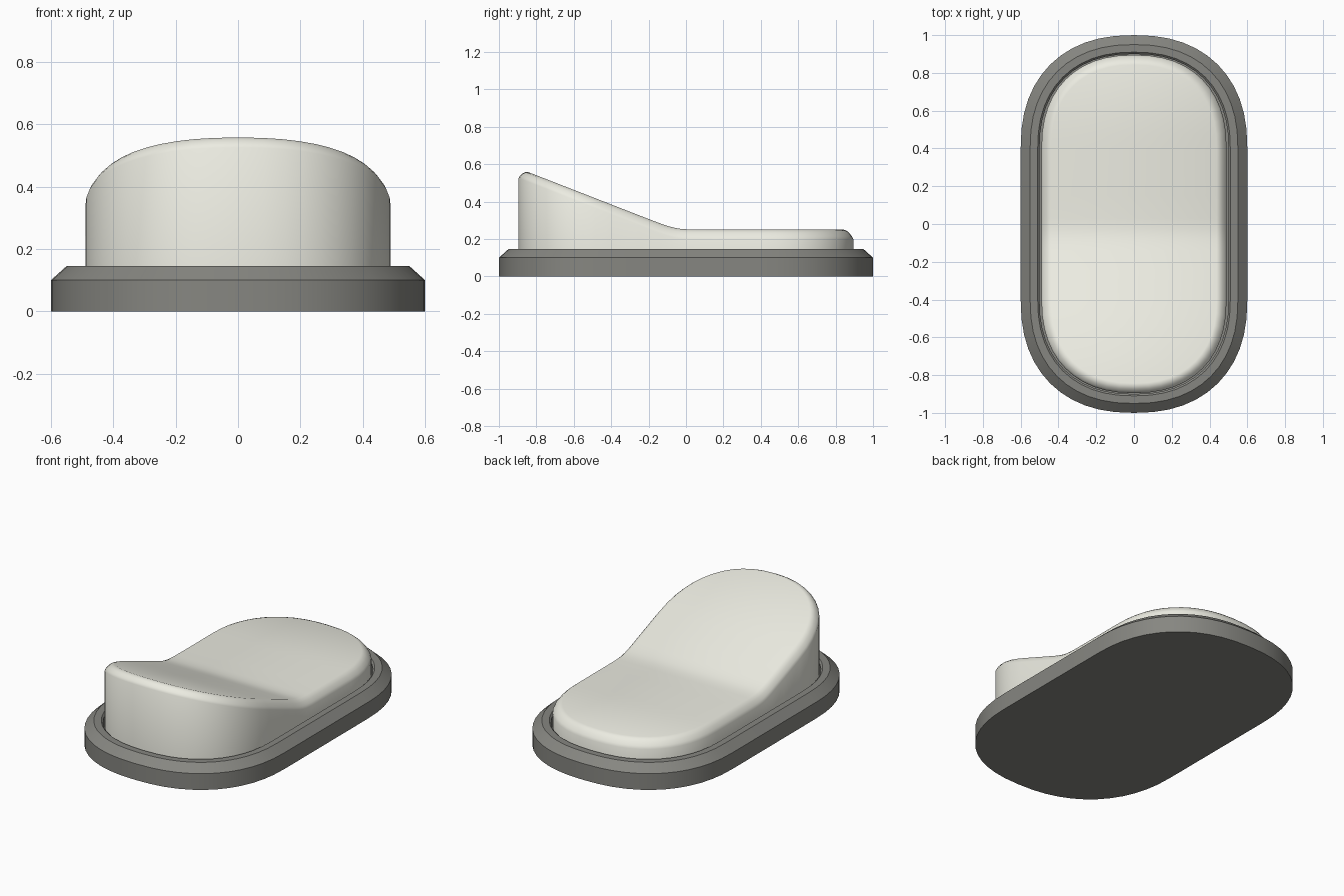
import bpy, bmesh
from math import sin, cos, pi, radians, log, exp

if "Cube" in bpy.data.objects:
    bpy.data.objects.remove(bpy.data.objects["Cube"])

POWER, CORE = 2.3, 0.4   # squircle exponent of the ends, half length of the straight sides


def half_outline(a, b):
    """Right half of the pill outline, from the front tip to the back tip."""
    n = 12
    arc = [(a * sin(pi / 2 * i / n) ** (2 / POWER),
            CORE + b * max(cos(pi / 2 * i / n), 0) ** (2 / POWER)) for i in range(n + 1)]
    front = [(x, -y) for x, y in arc]
    front[0], arc[0] = (0, -CORE - b), (0, CORE + b)
    sides = [(a, y) for y in (-0.25, -0.14, -0.11, -0.08, -0.055, -0.03, 0.0, 0.03, 0.15)]
    return front + sides + arc[::-1]


def build(name, a, b, rings, height, color, angle):
    """Skin a stack of (inset, z, follow) outlines; caps are rows of quads across x."""
    bm = bmesh.new()
    loops = []
    for inset, z, follow in rings:
        half = half_outline(a - inset, b - inset)
        pts = half + [(-x, y) for x, y in half[-2:0:-1]]
        loops.append([bm.verts.new((x, y, z + (height(y) if follow else 0))) for x, y in pts])
    n = len(loops[0])
    for lo, hi in zip(loops, loops[1:]):
        for i in range(n):
            j = (i + 1) % n
            bm.faces.new((lo[i], lo[j], hi[j], hi[i]))
    for loop in (loops[0], loops[-1]):
        for i in range(n // 2):
            quad = [loop[i], loop[i + 1], loop[-i - 1], loop[-i % n]]
            bm.faces.new(list(dict.fromkeys(quad)))
    bmesh.ops.recalc_face_normals(bm, faces=bm.faces)
    mesh = bpy.data.meshes.new(name)
    bm.to_mesh(mesh)
    bm.free()
    ob = bpy.data.objects.new(name, mesh)
    bpy.context.collection.objects.link(ob)
    mat = bpy.data.materials.new(name + "_colour")
    mat.diffuse_color = color
    mat.use_nodes = True
    mat.node_tree.nodes["Principled BSDF"].inputs["Base Color"].default_value = mat.diffuse_color
    mesh.materials.append(mat)
    bpy.ops.object.select_all(action='DESELECT')
    bpy.context.view_layer.objects.active = ob
    ob.select_set(True)
    bpy.ops.object.shade_smooth_by_angle(angle=radians(angle))
    return ob


def rocker_height(y):
    """Flat at the back, ramp rising to the front, softly blended crease."""
    ramp, k = 0.39 * (-0.055 - y), 0.012
    return 0.25 + k * log(1 + exp(ramp / k))


# Bezel: chamfered rim with a recessed well
build("bezel", 0.6, 0.6,
      [(0, 0, 0), (0, 0.10, 0), (0.05, 0.145, 0), (0.09, 0.145, 0), (0.10, 0.135, 0), (0.10, 0.05, 0)],
      rocker_height, (0.24, 0.24, 0.22, 1), 30)

# Rocker: button with rounded top edge
build("rocker_button", 0.49, 0.495,
      [(0, 0.05, 0), (0, -0.052, 1), (0.008, -0.036, 1), (0.022, -0.018, 1),
       (0.036, -0.006, 1), (0.052, 0, 1)],
      rocker_height, (0.84, 0.84, 0.76, 1), 40)
